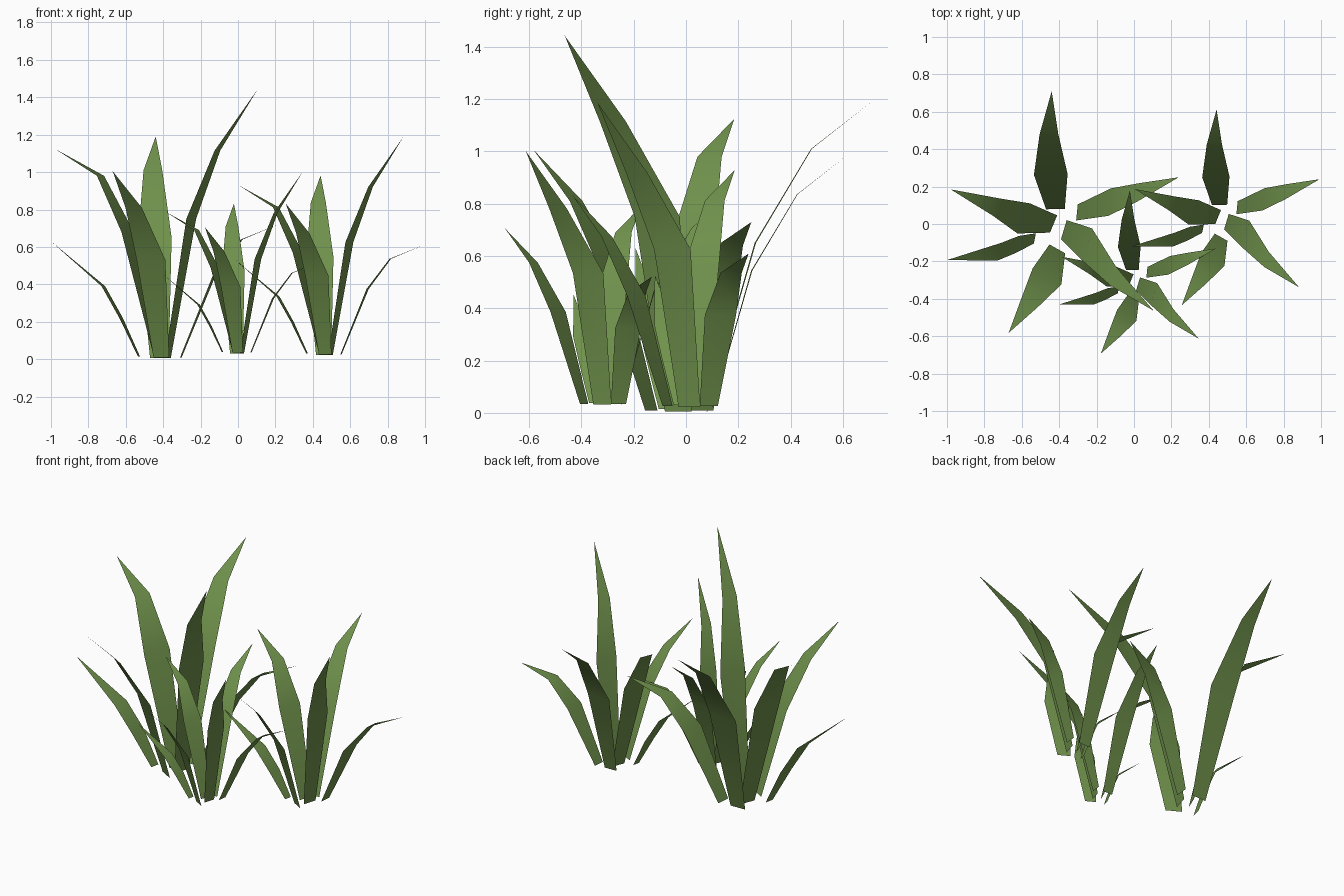
import bpy
import bmesh
from mathutils import Vector

if "Cube" in bpy.data.objects:
    bpy.data.objects.remove(bpy.data.objects["Cube"])

green = bpy.data.materials.new("leaf green")
green.diffuse_color = (0.16, 0.285, 0.072, 1)
green.use_nodes = True
green.node_tree.nodes["Principled BSDF"].inputs["Base Color"].default_value = green.diffuse_color

# Each blade: cross direction, three (centre x, y, z, half width) stations, tip
BLADES = {
    "back": ((1, 0.03), [(-.42, .08, .005, .05), (-.445, .265, .65, .09), (-.455, .48, 1.01, .05)], (-.44, .71, 1.19)),
    "left_tall": ((.38, .92), [(-.43, 0, .01, .05), (-.59, .03, .68, .087), (-.735, .09, .98, .05)], (-.98, .185, 1.125)),
    "left_low": ((-.2, -.98), [(-.53, -.077, .015, .028), (-.625, -.11, .22, .047), (-.72, -.148, .39, .048)], (-1.0, -.193, .63)),
    "front": ((.87, -.49), [(-.41, -.133, .01, .048), (-.465, -.28, .53, .088), (-.558, -.42, .81, .05)], (-.67, -.582, 1.005)),
    "right_tall": ((.29, .96), [(-.375, -.03, .005, .053), (-.25, -.11, .75, .09), (-.11, -.28, 1.115, .052)], (.105, -.464, 1.443)),
    "right_low": ((.1, .99), [(-.305, .062, .01, .043), (-.13, .117, .44, .074), (.02, .168, .64, .05)], (.24, .25, .73)),
}

# Tufts share one design: name, scale, offset
TUFTS = [
    ("large", 1.0, (0, 0, 0)),
    ("medium", .81, (.798, .037, .018)),
    ("small", .675, (.275, -.30, .028)),
]


def make_blade(name, cross, stations, tip, scale, offset):
    """Flat tapering leaf sheet, upper side outward."""
    w = Vector((*cross, 0)).normalized()
    lean = Vector(tip) - Vector(stations[0][:3])
    if w.cross(lean).z < 0:
        w = -w
    off = Vector(offset)
    bm = bmesh.new()
    rows = []
    for x, y, z, half in stations:
        c = Vector((x, y, z))
        rows.append([bm.verts.new((c + s * half * w) * scale + off) for s in (-1, 1)])
    for (a, b), (c, d) in zip(rows, rows[1:]):
        bm.faces.new((a, b, d, c))
    point = bm.verts.new(Vector(tip) * scale + off)
    bm.faces.new((rows[-1][0], rows[-1][1], point))
    for f in bm.faces:
        f.smooth = True
    mesh = bpy.data.meshes.new(name)
    bm.to_mesh(mesh)
    bm.free()
    mesh.materials.append(green)
    bpy.context.collection.objects.link(bpy.data.objects.new(name, mesh))


for tuft, scale, offset in TUFTS:
    for blade, (cross, stations, tip) in BLADES.items():
        make_blade(f"{tuft}_tuft_{blade}_blade", cross, stations, tip, scale, offset)
